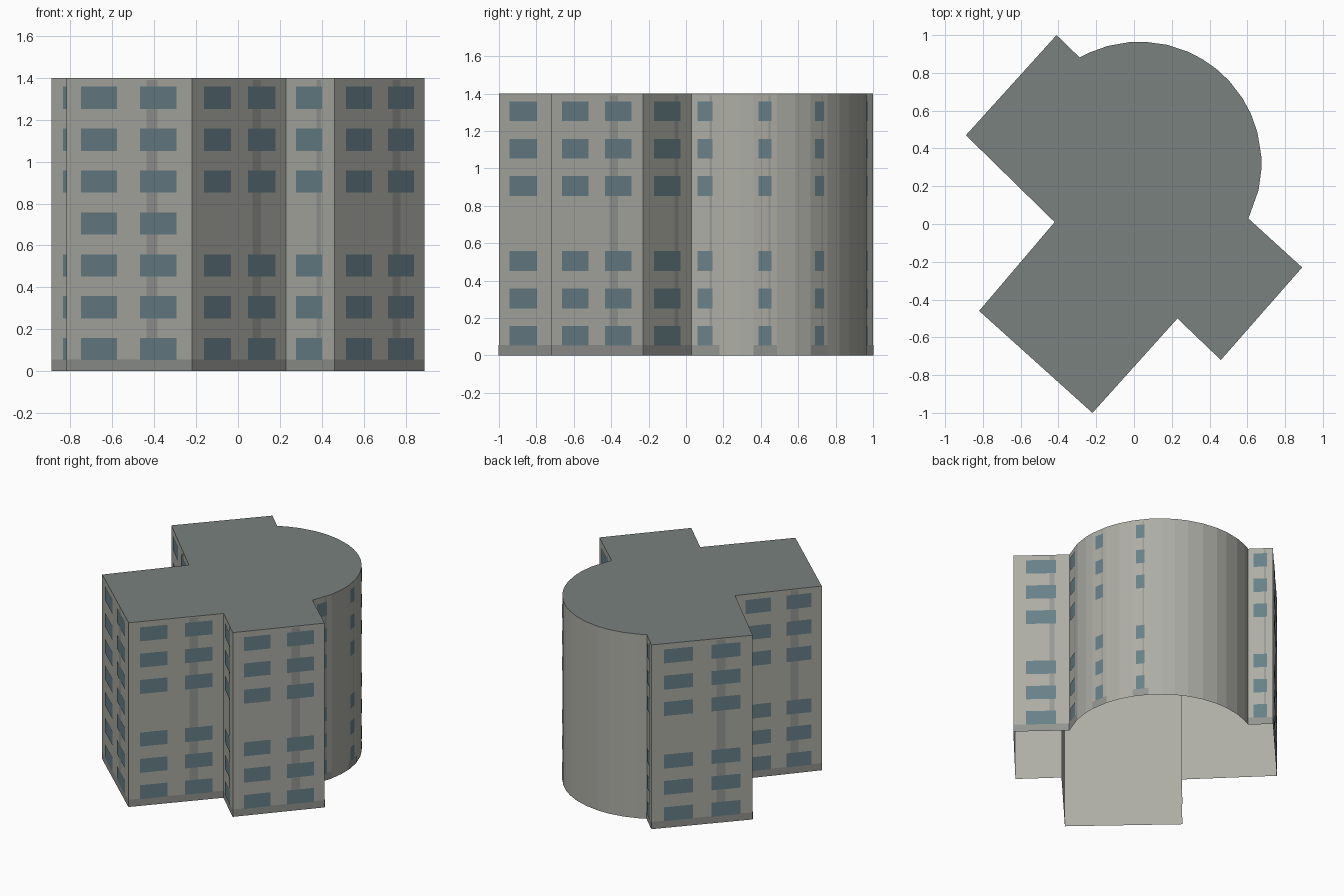
import bpy
from math import cos, sin, radians
from mathutils import Vector

if "Cube" in bpy.data.objects:
    bpy.data.objects.remove(bpy.data.objects["Cube"])

H = 1.4           # building height
PLINTH = 0.055    # height of the base band

# Footprint, counter-clockwise: three wings, then the rounded bay
wings = [(-0.41, 1.0), (-0.89, 0.47), (-0.42, 0.01), (-0.82, -0.46),
         (-0.22, -1.0), (0.23, -0.5), (0.46, -0.72), (0.89, -0.23)]
centre, radius = Vector((0.03, 0.32)), 0.645
bay_angles = [-26.8, -12.6, -3, 3.6, 14.9, 24, 32.5, 42.6, 51, 59, 67, 77, 87, 95, 105, 114, 119.5]
bay = [centre + radius * Vector((cos(radians(a)), sin(radians(a)))) for a in bay_angles]
outline = [Vector(p) for p in wings] + bay
count = len(outline)


def make_object(name, verts, faces, colour):
    mesh = bpy.data.meshes.new(name)
    mesh.from_pydata(verts, [], faces)
    mat = bpy.data.materials.new(name + "_material")
    mat.diffuse_color = (*colour, 1)
    mat.use_nodes = True
    mat.node_tree.nodes["Principled BSDF"].inputs["Base Color"].default_value = mat.diffuse_color
    mesh.materials.append(mat)
    obj = bpy.data.objects.new(name, mesh)
    bpy.context.collection.objects.link(obj)
    return obj


def panel(store, side, t0, t1, z0, z1, offset):
    """Add a thin rectangle lying on one wall, t running 0-1 along it."""
    a, b = outline[side], outline[(side + 1) % count]
    d = (b - a).normalized()
    out = Vector((d.y, -d.x)) * offset
    p, q = a.lerp(b, t0) + out, a.lerp(b, t1) + out
    verts, faces = store
    n = len(verts)
    verts += [(p.x, p.y, z0), (q.x, q.y, z0), (q.x, q.y, z1), (p.x, p.y, z1)]
    faces.append((n, n + 1, n + 2, n + 3))


# Outer walls (open underneath) and flat roof
wall_verts = [(p.x, p.y, z) for z in (0, H) for p in outline]
wall_faces = [(i, (i + 1) % count, (i + 1) % count + count, i + count) for i in range(count)]
make_object("walls", wall_verts, wall_faces, (0.42, 0.42, 0.38))
make_object("roof", [(p.x, p.y, H) for p in outline], [tuple(range(count))], (0.19, 0.22, 0.21))

# Facade details: windows, drainpipe strips and base bands
windows, strips, bands = ([], []), ([], []), ([], [])
first_bay = len(wings)
decorated_bay = {first_bay, first_bay + 3, first_bay + 6}
narrow = {5, 7, count - 1} | decorated_bay      # one window per floor
for side in range(count):
    if first_bay <= side < count - 1 and side not in decorated_bay:
        continue
    panel(bands, side, 0, 1, 0, PLINTH, 0.002)
    panel(strips, side, 0.64, 0.73, PLINTH, 1.39, 0.002)
    columns = [(0.22, 0.76)] if side in narrow else [(0.12, 0.41), (0.59, 0.88)]
    for floor in range(7):
        if floor == 3 and side != 3:            # middle floor only on the front left wall
            continue
        z = 0.105 + 0.2 * floor
        for t0, t1 in columns:
            panel(windows, side, t0, t1, z - 0.053, z + 0.053, 0.004)

make_object("windows", *windows, (0.14, 0.22, 0.25))
make_object("drain_strips", *strips, (0.31, 0.32, 0.30))
make_object("base_bands", *bands, (0.29, 0.30, 0.28))
